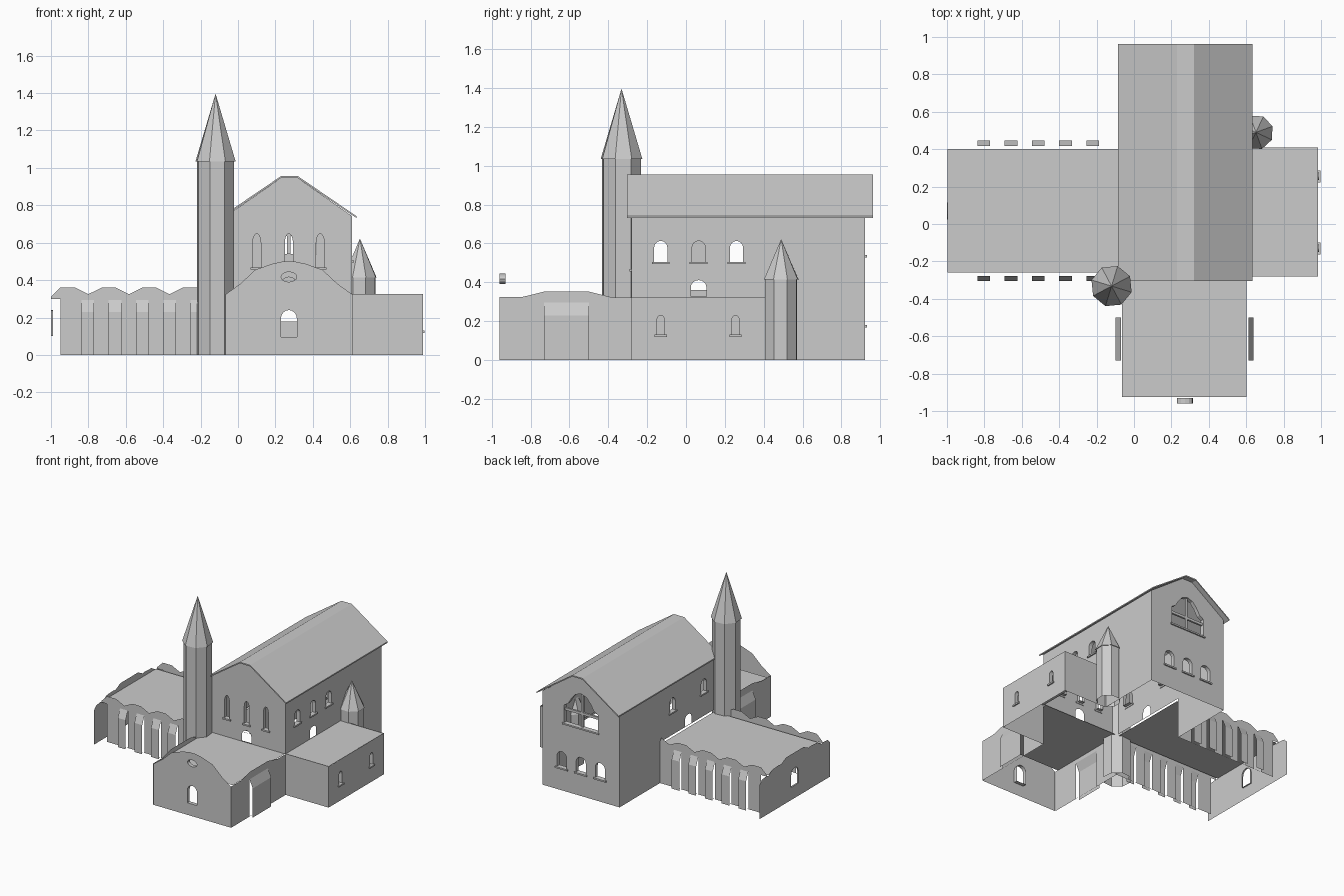
import bpy, bmesh, math
from mathutils import Vector
from mathutils.geometry import tessellate_polygon

if "Cube" in bpy.data.objects:
    bpy.data.objects.remove(bpy.data.objects["Cube"])

stone = bpy.data.materials.new("light_grey_stone")
stone.diffuse_color = (0.6, 0.6, 0.6, 1)
stone.use_nodes = True
stone.node_tree.nodes["Principled BSDF"].inputs["Base Color"].default_value = stone.diffuse_color


def add(name, verts, faces, fix=False):
    me = bpy.data.meshes.new(name)
    me.from_pydata(verts, [], faces)
    me.materials.append(stone)
    if fix:
        bm = bmesh.new()
        bm.from_mesh(me)
        bmesh.ops.recalc_face_normals(bm, faces=bm.faces)
        bm.to_mesh(me)
        bm.free()
    ob = bpy.data.objects.new(name, me)
    bpy.context.collection.objects.link(ob)
    return ob


def box(name, lo, hi):
    v = [(x, y, z) for x in (lo[0], hi[0]) for y in (lo[1], hi[1]) for z in (lo[2], hi[2])]
    add(name, v, [(0, 1, 3, 2), (4, 6, 7, 5), (0, 4, 5, 1), (2, 3, 7, 6), (0, 2, 6, 4), (1, 5, 7, 3)], True)


def arch(c, z0, w, h, rise, n=8):
    """Opening with straight jambs and a rounded or pointed head."""
    pts = [(c - w / 2, z0), (c + w / 2, z0)]
    for i in range(n + 1):
        a = math.pi * i / n
        pts.append((c + w / 2 * math.cos(a), z0 + h - rise + rise * math.sin(a)))
    return pts


def rect(a, b, z0, z1):
    return [(a, z0), (b, z0), (b, z1), (a, z1)]


def wall(name, axis, pos, out, outline, holes=(), depth=0.03, sills=False, bare=()):
    """Thin wall on plane axis=pos; holes get reveals, bare holes do not."""
    def p(u, z, d=0.0):
        q = pos - out * d
        return Vector((q, u, z)) if axis == 'x' else Vector((u, q, z))
    loops = [outline] + list(holes) + list(bare)
    verts = [p(*c) for l in loops for c in l]
    normal = Vector((out, 0, 0)) if axis == 'x' else Vector((0, out, 0))
    faces = []
    for t in tessellate_polygon([[p(*c) for c in l] for l in loops]):
        a, b, c = t
        n = (verts[b] - verts[a]).cross(verts[c] - verts[a])
        if n.length < 1e-9:
            continue
        faces.append((a, b, c) if n.dot(normal) > 0 else (a, c, b))
    for l in holes:
        s, n = len(verts), len(l)
        verts += [p(*c) for c in l] + [p(u, z, depth) for u, z in l]
        flip = (axis == 'x') == (out > 0)
        for i in range(n):
            j = (i + 1) % n
            f = (s + i, s + j, s + n + j, s + n + i)
            faces.append(f if not flip else f[::-1])
        if sills:
            us = [c[0] for c in l]
            z = min(c[1] for c in l)
            a, b = p(min(us) - .012, z - .012, -.01), p(max(us) + .012, z, .004)
            box(name + "_sill", [min(a[i], b[i]) for i in range(3)], [max(a[i], b[i]) for i in range(3)])
    return add(name, verts, faces)


def buttress(name, axis, pos, out, a, b):
    """Stood-off panel with a sloped top in front of a wall opening."""
    prof = [(pos, .295), (pos + out * .028, .23), (pos + out * .028, 0)]
    v = []
    for d, z in prof:
        for u in (a, b):
            v.append((d, u, z) if axis == 'x' else (u, d, z))
    f = [(0, 1, 3, 2), (2, 3, 5, 4)]
    if (axis == 'x') == (out > 0):
        f = [q[::-1] for q in f]
    add(name, v, f)


def flat_roof(name, x0, x1, y0, y1, z):
    add(name, [(x0, y0, z), (x1, y0, z), (x1, y1, z), (x0, y1, z)], [(0, 1, 2, 3)])


def turret(name, x, y, r, rc, h, top, deg):
    ring = [(math.cos(math.radians(deg + 45 * i)), math.sin(math.radians(deg + 45 * i))) for i in range(8)]
    v = [(x + r * c, y + r * s, z) for z in (0, h) for c, s in ring]
    add(name + "_shaft", v, [(i, (i + 1) % 8, 8 + (i + 1) % 8, 8 + i) for i in range(8)])
    v = [(x + rc * c, y + rc * s, h) for c, s in ring] + [(x, y, top)]
    add(name + "_spire", v, [(i, (i + 1) % 8, 8) for i in range(8)] + [tuple(range(7, -1, -1))])


X0, X1, CX = -.065, .61, .272
GABLE = [(X1, .742), (.32, .946), (.23, .946), (X0, .742)]

# Nave walls (open to the wings below z = 0.32)
wall("nave_south_gable", 'y', -.28, -1, [(X0, .322), (X1, .322)] + GABLE,
     [arch(x, .468, .044, .18, .05) for x in (.1, CX, .44)], sills=True,
     bare=[arch(CX, .326, .08, .09, .035)])
big = [(.125, .54), (.42, .54), (.42, .68), (.385, .70), (.355, .75), (.32, .79), (CX, .805),
       (.225, .79), (.19, .75), (.16, .70), (.125, .68)]
wall("nave_north_gable", 'y', .922, 1, [(X0, 0), (X1, 0)] + GABLE,
     [big] + [arch(x, .18, .085, .125, .042) for x in (.105, CX, .44)], sills=True)
box("big_window_post", (CX - .01, .895, .54), (CX + .01, .91, .805))
box("big_window_bar", (.125, .895, .635), (.42, .91, .655))
side = [(-.28, .322), (.41, .322), (.41, 0), (.922, 0), (.922, .742), (-.28, .742)]
for name, x, o, ys in (("nave_east_wall", X1, 1, (-.13, .065, .26)), ("nave_west_wall", X0, -1, (-.13, .26))):
    wall(name, 'x', x, o, side, [arch(y, .505, .068, .108, .035) for y in ys], sills=True,
         bare=[arch(.065, .326, .08, .085, .035)])

# Nave roof: thin folded shell
top = [(-.085, .742), (.23, .956), (.32, .956), (.633, .742)]
ring = top + [(x, z - .01) for x, z in reversed(top)]
v = [(x, y, z) for y in (-.305, .963) for x, z in ring]
f = [(i, (i + 1) % 8, 8 + (i + 1) % 8, 8 + i) for i in range(8)]
f += [(o + i, o + i + 1, o + 6 - i, o + 7 - i) for o in (0, 8) for i in range(3)]
add("nave_roof", v, f, True)

# East wing
wall("east_wing_end", 'x', .988, 1, rect(-.28, .41, 0, .325),
     [arch(y, .13, .04, .1, .03) for y in (-.13, .255)], sills=True)
wall("east_wing_south", 'y', -.28, -1, rect(X1, .988, 0, .325))
wall("east_wing_north", 'y', .41, 1, rect(X1, .988, 0, .325))
flat_roof("east_wing_roof", X1, .984, -.28, .41, .322)

# South porch: curved facade and humped side walls with a buttress each
curve = [(.34, .323), (.26, .38), (.18, .455), (.09, .487), (.03, .5)]
crest = [(CX + d, z) for d, z in curve] + [(CX - d, z) for d, z in reversed(curve)]
oval = [(CX + .042 * math.cos(i * math.pi / 6), .417 + .027 * math.sin(i * math.pi / 6)) for i in range(12)]
wall("porch_facade", 'y', -.96, -1, [(CX - .34, 0), (CX + .34, 0)] + crest,
     [arch(CX, .095, .085, .145, .045), oval])
hump = [(-.96, 0), (-.28, 0), (-.28, .322), (-.38, .322), (-.5, .352), (-.73, .352), (-.84, .325), (-.96, .325)]
for name, x, o in (("porch_east", .612, 1), ("porch_west", -.07, -1)):
    wall(name + "_wall", 'x', x, o, hump, bare=[rect(-.73, -.5, .002, .295)])
    buttress(name + "_buttress", 'x', x, o, -.73, -.5)
flat_roof("porch_roof", X0, .602, -.925, -.265, .32)

# West cloister wing: wavy parapet walls with five buttresses each
wavy = [(-1, .31), (-.95, .36), (-.87, .36)]
for k in range(4):
    s = -.8 + .217 * k
    wavy += [(s, .325), (s + .072, .36), (s + .145, .36)]
wavy = [c for c in wavy if c[0] < X0] + [(X0, .325)]
outline = [(-1, .3), (-.95, .3), (-.95, 0), (X0, 0)] + wavy[::-1]
cols = [-.803 + .1455 * i for i in range(5)]
for name, y, o in (("cloister_south", -.277, -1), ("cloister_north", .418, 1)):
    wall(name + "_wall", 'y', y, o, outline, bare=[rect(c - .034, c + .034, .002, .295) for c in cols])
    for c in cols:
        buttress(name + "_buttress", 'y', y, o, c - .034, c + .034)
flat_roof("cloister_roof", -.998, X0, -.26, .402, .305)

# Cloister end wall with scalloped top
half = [(.44, .27), (.41, .3), (.36, .305), (.33, .3), (.28, .33), (.2, .335), (.17, .33), (.11, .36)]
scallop = [(.07 + d, z) for d, z in half] + [(.07 - d, z) for d, z in reversed(half)]
wall("cloister_end_wall", 'x', -1, -1, [(-.37, 0), (.51, 0)] + scallop,
     [arch(.07, .1, .09, .14, .045)], depth=.012)

# Towers
turret("bell_tower", -.12, -.332, .104, .112, 1.035, 1.397, 28)
turret("stair_turret", .652, .49, .088, .094, .415, .622, 20)
